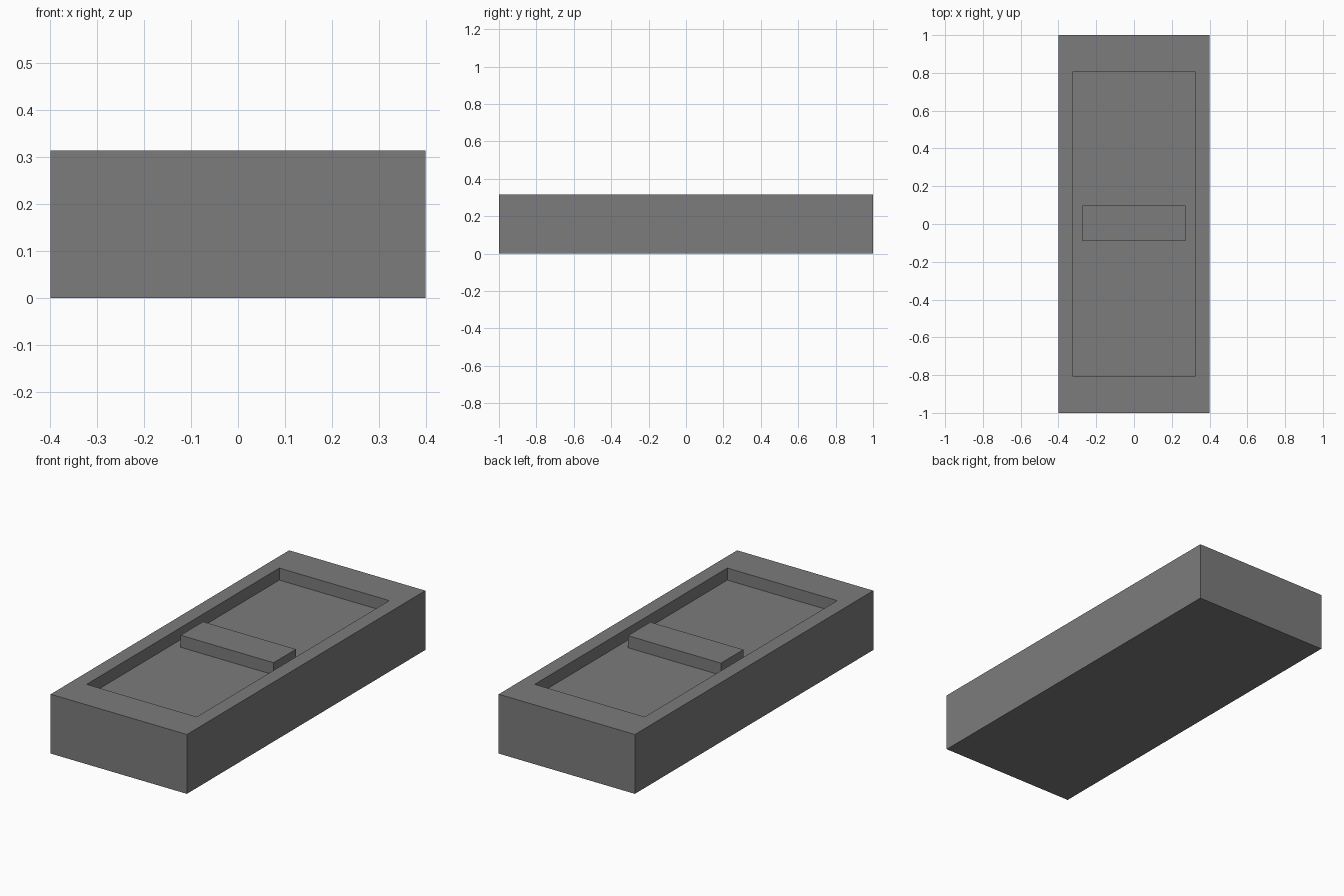
import bpy, bmesh
from mathutils import Matrix, Vector

if "Cube" in bpy.data.objects:
    bpy.data.objects.remove(bpy.data.objects["Cube"])

HEIGHT, DEPTH = 0.315, 0.064

grey = bpy.data.materials.new("dark_grey")
grey.diffuse_color = (0.2, 0.2, 0.205, 1)
grey.use_nodes = True
grey.node_tree.nodes["Principled BSDF"].inputs["Base Color"].default_value = grey.diffuse_color


def box(bm, size, centre):
    m = Matrix.Translation(Vector(centre)) @ Matrix.Diagonal((*size, 1))
    bmesh.ops.create_cube(bm, size=1, matrix=m)


def finish(bm, name):
    bmesh.ops.recalc_face_normals(bm, faces=bm.faces)
    mesh = bpy.data.meshes.new(name)
    bm.to_mesh(mesh)
    bm.free()
    mesh.materials.append(grey)
    obj = bpy.data.objects.new(name, mesh)
    bpy.context.collection.objects.link(obj)


# Tray body with a shallow rectangular recess in its top
bm = bmesh.new()
box(bm, (0.8, 2, HEIGHT), (0, 0, HEIGHT / 2))
bm.normal_update()
top = max(bm.faces, key=lambda f: f.calc_center_median().z)
bmesh.ops.inset_individual(bm, faces=[top], thickness=0.08)
for v in top.verts:
    v.co.x = 0.323 if v.co.x > 0 else -0.323
    v.co.y = 0.808 if v.co.y > 0 else -0.808
floor = bmesh.ops.extrude_discrete_faces(bm, faces=[top])["faces"][0]
for v in floor.verts:
    v.co.z -= DEPTH
finish(bm, "tray_body")

# Raised bar across the recess, flush with the rim
bm = bmesh.new()
box(bm, (0.546, 0.188, DEPTH), (0, 0.003, HEIGHT - DEPTH / 2))
finish(bm, "centre_bar")
